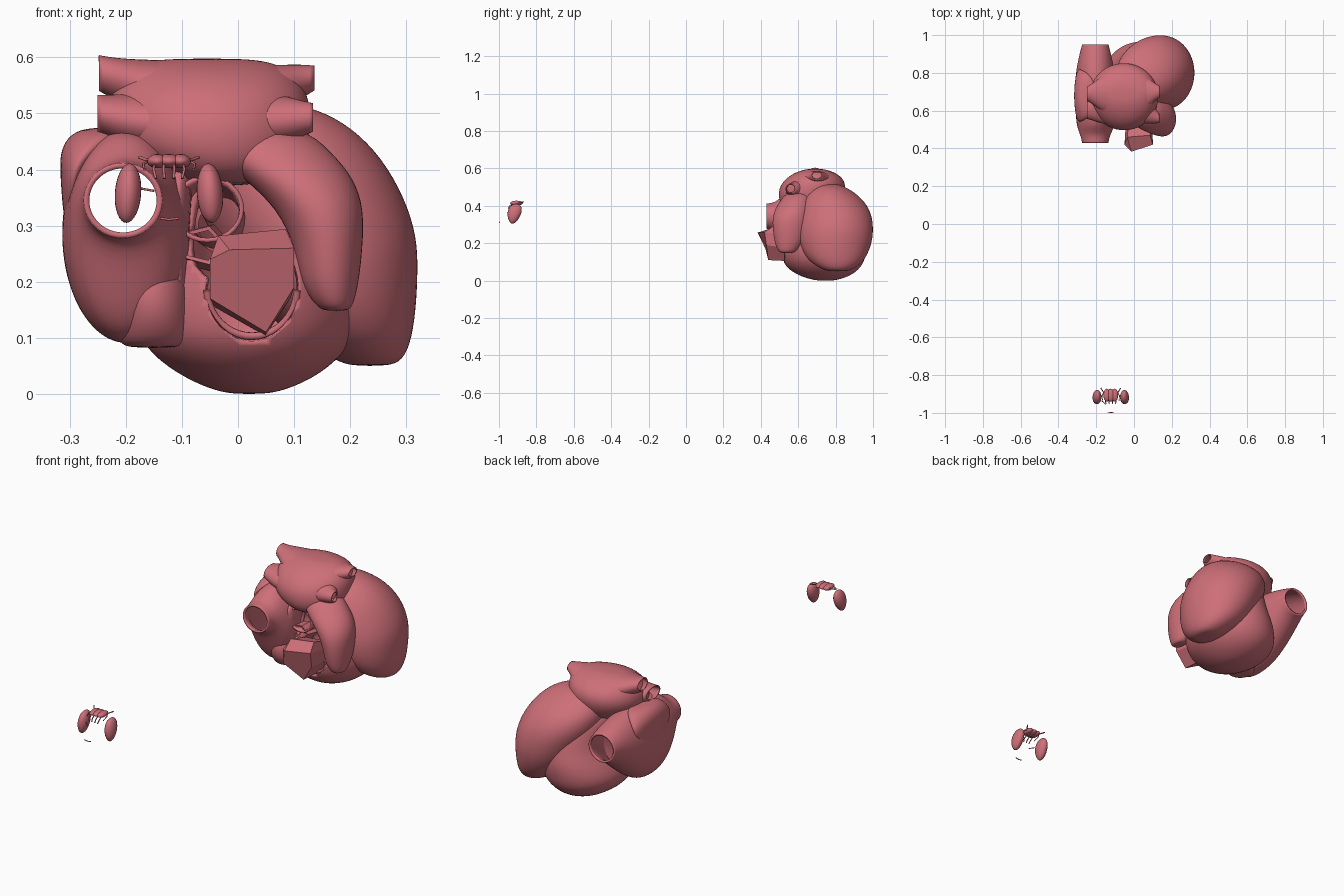
import bpy, bmesh, math
from mathutils import Vector

mat = bpy.data.materials.new("muscle_red")
mat.diffuse_color = (0.62, 0.16, 0.19, 1)


def finish(name, bm, smooth=True, sub=0, wall=0):
    bmesh.ops.recalc_face_normals(bm, faces=bm.faces)
    me = bpy.data.meshes.new(name)
    bm.to_mesh(me)
    bm.free()
    me.materials.append(mat)
    ob = bpy.data.objects.new(name, me)
    bpy.context.collection.objects.link(ob)
    for p in me.polygons:
        p.use_smooth = smooth
    if sub:
        ob.modifiers.new("smooth", 'SUBSURF').levels = sub
    if wall:
        m = ob.modifiers.new("wall", 'SOLIDIFY')
        m.thickness, m.offset = wall, -1
    return ob


def loft(name, axis, sections, sides=20, caps=True, smooth=True, sub=2, wall=0):
    """sections: (axis position, centre a, centre b, radius a, radius b)"""
    bm = bmesh.new()
    rings = []
    for t, a, b, ra, rb in sections:
        ring = []
        for i in range(sides):
            w = 2 * math.pi * i / sides
            u, v = a + ra * math.cos(w), b + rb * math.sin(w)
            co = {'z': (u, v, t), 'y': (u, t, v), 'x': (t, u, v)}[axis]
            ring.append(bm.verts.new(co))
        rings.append(ring)
    for r, s in zip(rings, rings[1:]):
        for i in range(sides):
            j = (i + 1) % sides
            bm.faces.new((r[i], r[j], s[j], s[i]))
    if caps:
        bm.faces.new(rings[0])
        bm.faces.new(rings[-1])
    return finish(name, bm, smooth, sub, wall)


def ball(name, centre, radii):
    bm = bmesh.new()
    bmesh.ops.create_uvsphere(bm, u_segments=24, v_segments=16, radius=1)
    for v in bm.verts:
        v.co = Vector([c + r * p for c, r, p in zip(centre, radii, v.co)])
    return finish(name, bm)


def cut(target, cutter):
    m = target.modifiers.new("opening", 'BOOLEAN')
    m.operation, m.object, m.solver = 'DIFFERENCE', cutter, 'EXACT'
    cutter.hide_render = True
    cutter.hide_viewport = True


def rod(name, points, r):
    cu = bpy.data.curves.new(name, 'CURVE')
    cu.dimensions = '3D'
    cu.bevel_depth, cu.bevel_resolution, cu.use_fill_caps = r, 2, True
    sp = cu.splines.new('POLY')
    sp.points.add(len(points) - 1)
    for p, c in zip(sp.points, points):
        p.co = (*c, 1)
    cu.materials.append(mat)
    ob = bpy.data.objects.new(name, cu)
    bpy.context.collection.objects.link(ob)


# Large rounded chamber on the rear right
loft("left_ventricle", 'z', [
    (.05, .235, .81, .03, .04), (.058, .235, .81, .06, .08), (.10, .205, .805, .107, .145),
    (.16, .175, .80, .145, .182), (.22, .155, .80, .168, .20), (.28, .138, .80, .184, .204),
    (.35, .108, .80, .192, .197), (.42, .078, .79, .182, .172), (.475, .058, .775, .148, .125),
    (.51, .05, .765, .09, .07), (.517, .05, .765, .03, .03)])

# Lower chamber, thick-walled, open at the front
body = loft("right_ventricle", 'z', [
    (0, .02, .745, .025, .03), (.006, .02, .745, .065, .08), (.035, .02, .74, .13, .16),
    (.085, .015, .735, .19, .215), (.14, .02, .735, .205, .23), (.20, .03, .735, .19, .235),
    (.26, .035, .735, .165, .22), (.32, .035, .74, .155, .20), (.39, .03, .74, .15, .17),
    (.44, .02, .73, .11, .12)], wall=.014)
cut(body, ball("opening_cutter_low", (.025, .50, .19), (.085, .13, .098)))
cut(body, ball("opening_cutter_high", (-.01, .52, .31), (.11, .13, .115)))

# Upper chamber, with through-pieces flaring into vein stubs at both ends
loft("left_atrium", 'z', [
    (.37, -.02, .66, .07, .10), (.40, -.035, .66, .13, .15), (.44, -.05, .665, .178, .172),
    (.49, -.055, .675, .188, .182), (.535, -.052, .685, .18, .165), (.57, -.052, .69, .155, .125),
    (.592, -.055, .69, .12, .07), (.598, -.055, .69, .06, .03)])
loft("upper_vein_stubs", 'x', [
    (-.248, .69, .572, .04, .033), (-.22, .69, .562, .055, .038), (-.17, .69, .545, .10, .052),
    (-.05, .69, .53, .14, .066), (.06, .69, .535, .10, .052), (.105, .70, .555, .05, .034),
    (.136, .70, .563, .032, .023)], sides=14, caps=False, wall=.006)
loft("lower_vein_stubs", 'x', [
    (-.25, .61, .50, .055, .034), (-.215, .62, .49, .075, .045), (-.15, .64, .48, .12, .06),
    (-.05, .66, .48, .13, .07), (.06, .62, .485, .09, .055), (.105, .575, .49, .045, .036),
    (.134, .56, .493, .026, .026)], sides=14, caps=False, wall=.006)

# Left-hand chamber with a passage running front to back
loft("right_atrium_vena_cava", 'y', [
    (.43, -.205, .345, .071, .068), (.455, -.205, .345, .075, .071), (.48, -.205, .335, .085, .088),
    (.52, -.203, .298, .101, .16), (.56, -.198, .283, .11, .188), (.62, -.198, .28, .116, .196),
    (.70, -.203, .285, .113, .188), (.78, -.205, .305, .107, .158), (.86, -.205, .33, .094, .115),
    (.92, -.205, .345, .079, .08), (.95, -.205, .345, .071, .07)], caps=False, wall=.01)
loft("atrium_shoulder", 'z', [
    (.30, -.298, .68, .012, .06), (.36, -.297, .68, .018, .13), (.405, -.29, .68, .028, .145),
    (.435, -.27, .68, .047, .135), (.465, -.245, .68, .055, .11), (.475, -.235, .68, .03, .05)], sides=16)
loft("atrium_lower_lobe", 'z', [
    (.082, -.15, .61, .04, .04), (.09, -.15, .61, .07, .07), (.14, -.15, .61, .07, .108),
    (.20, -.155, .61, .074, .108), (.25, -.165, .615, .05, .085), (.272, -.18, .62, .03, .05)], sides=12)

# Front lobe hanging beside the opening
loft("front_auricle", 'z', [
    (.148, .175, .54, .02, .03), (.155, .172, .54, .035, .05), (.20, .163, .55, .056, .08),
    (.26, .162, .555, .064, .095), (.33, .148, .56, .082, .106), (.385, .108, .575, .105, .105),
    (.43, .06, .59, .115, .09), (.48, .03, .61, .09, .07)], sides=10)

# Angular artery stub pointing forward, with a folded top facet
bm = bmesh.new()
end = [(.1, .42, .26), (.1, .43, .19), (.05, .44, .11), (-.05, .425, .17), (-.05, .42, .24), (-.015, .383, .257)]
end = [bm.verts.new(c) for c in end]
top = [bm.verts.new(c) for c in ((-.035, .46, .282), (.085, .47, .294))]
loop = [end[4], end[3], end[2], end[1], end[0], top[1], top[0]]
back = [bm.verts.new((v.co.x * .9 + .004, .57, v.co.z * .85 + .01)) for v in loop]
bm.faces.new(end)
bm.faces.new((top[0], top[1], end[0], end[5]))
bm.faces.new((top[0], end[5], end[4]))
for i in range(7):
    j = (i + 1) % 7
    bm.faces.new((loop[i], loop[j], back[j], back[i]))
finish("artery_stub", bm, smooth=False)
rod("opening_rim", [(.025 + .08 * math.cos(a), .53 - .02 * math.sin(a), .185 + .082 * math.sin(a))
                    for a in [math.pi * (1 + i / 20) for i in range(21)]], .007)

# Valve and inner walls seen through the opening
loft("aortic_root", 'y', [(.56, -.055, .33, .068, .062), (.61, -.05, .325, .06, .056),
                          (.70, -.03, .30, .05, .05)], sides=14, caps=False, sub=1, wall=.008)
loft("valve_ring", 'y', [(.57, -.065, .265, .045, .036), (.63, -.06, .26, .055, .045)],
     sides=5, caps=False, smooth=False, sub=0, wall=.008)
loft("inner_septum", 'z', [(.12, -.10, .65, .02, .09), (.22, -.11, .64, .022, .10), (.31, -.11, .63, .025, .10),
                           (.42, -.105, .62, .03, .09)], sides=12, sub=1)

# Separate small cluster far in front: paired beans, knobbly bridge, fine rods
CX = -.123
for s, side in ((-1, "left"), (1, "right")):
    bean = ball("bean_" + side, (CX + s * .073, -.918, .358), (.0235, .036, .053))
    for v in bean.data.vertices:
        t = (v.co.z - .358) / .053
        v.co.x -= s * .003 * t
        v.co.y = -.918 + .01 * t + (v.co.y + .918) * (1 + .22 * t)
    rod("upper_rod_" + side, [(CX + s * .03, -.90, .416), (CX + s * .042, -.885, .418),
                              (CX + s * .053, -.868, .422)], .0028)
    rod("side_rod_" + side, [(CX + s * .036, -.89, .415), (CX + s * .046, -.91, .41),
                             (CX + s * .044, -.935, .40)], .0022)
    for k in (.009, .026):
        rod("hanging_rod_" + side, [(CX + s * k, -.925, .41), (CX + s * k * 1.05, -.943, .40),
                                    (CX + s * k * .9, -.951, .384)], .0024)
for i, w in ((-1, .018), (0, .022), (1, .018)):
    ball("bridge_lump", (CX + i * .021, -.906, .415), (w, .034, .0125))
rod("short_rod", [(-.172, -.935, .366), (-.15, -.955, .362)], .002)
rod("front_bar", [(-.139, -.996, .313), (-.123, -.998, .311), (-.105, -.996, .313)], .0022)
